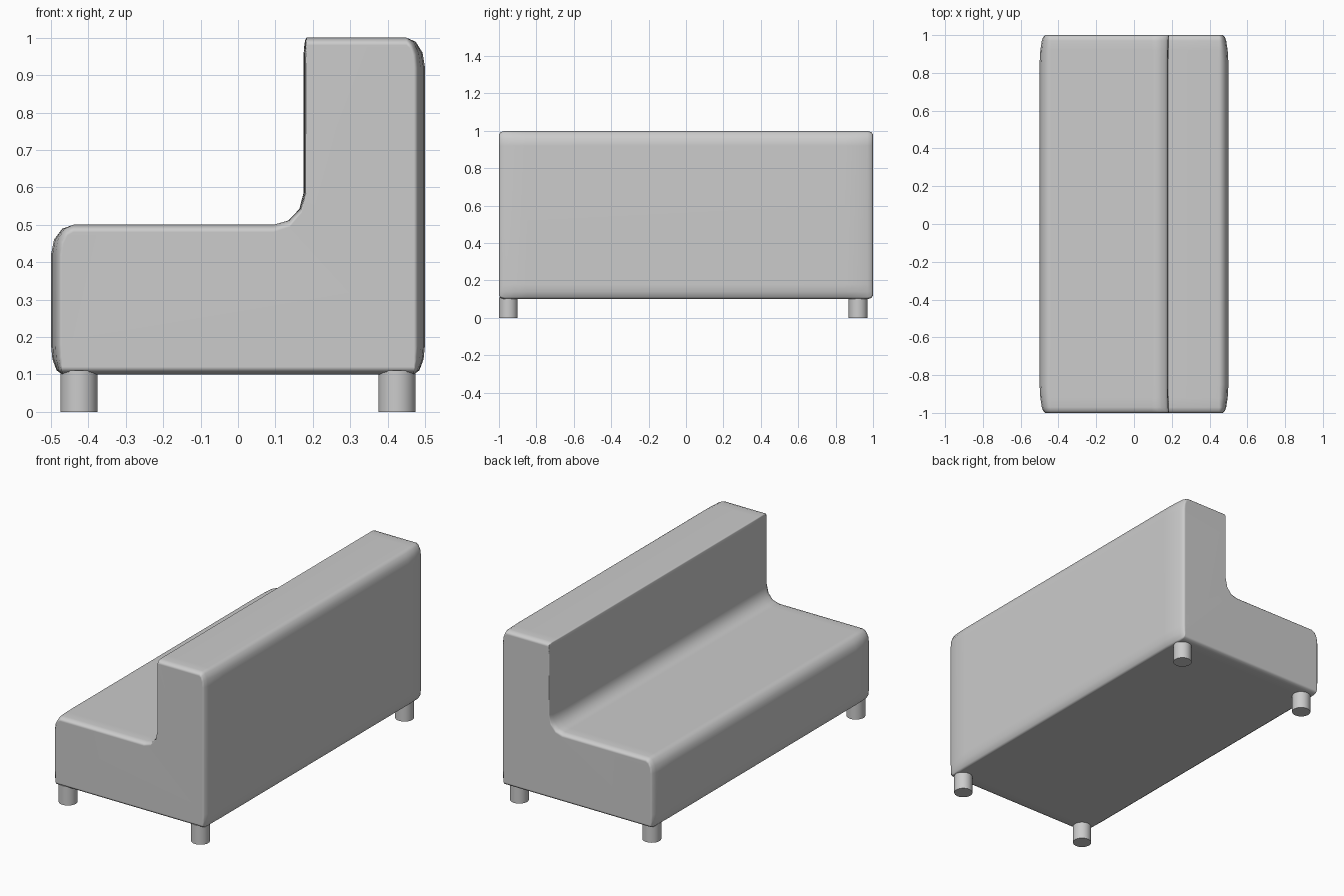
import bpy, bmesh
from math import cos, sin, radians

if "Cube" in bpy.data.objects:
    bpy.data.objects.remove(bpy.data.objects["Cube"])

STEPS = 3

# L-shaped side profile: corner centre of rounding is derived from
# (x, z, radius_x, radius_z, start angle of outward normal, turn sign)
CORNERS = [
    (-0.50, 0.10, 0.03, 0.08, 180, 1),
    (0.50, 0.10, 0.03, 0.08, 270, 1),
    (0.50, 1.00, 0.05, 0.08, 0, 1),
    (0.175, 1.00, 0.008, 0.06, 90, 1),
    (0.175, 0.50, 0.08, 0.085, 180, -1),
    (-0.50, 0.50, 0.06, 0.08, 90, 1),
]


def profile():
    """Rounded outline as (x, z, normal_x, normal_z)."""
    pts = []
    for x, z, rx, rz, start, turn in CORNERS:
        mid = radians(start + turn * 45)
        sx = 1 if cos(mid) > 0 else -1
        sz = 1 if sin(mid) > 0 else -1
        cx, cz = x - turn * sx * rx, z - turn * sz * rz
        for i in range(STEPS + 1):
            a = radians(start + turn * 90 * i / STEPS)
            n = (cos(a), sin(a))
            pts.append((cx + turn * rx * n[0], cz + turn * rz * n[1], *n))
    return pts


def add_mesh(name, bm):
    bmesh.ops.recalc_face_normals(bm, faces=bm.faces)
    mesh = bpy.data.meshes.new(name)
    bm.to_mesh(mesh)
    bm.free()
    ob = bpy.data.objects.new(name, mesh)
    bpy.context.collection.objects.link(ob)
    return ob


def smooth(ob, angle):
    bpy.ops.object.select_all(action='DESELECT')
    ob.select_set(True)
    bpy.context.view_layer.objects.active = ob
    bpy.ops.object.shade_smooth_by_angle(angle=radians(angle))


# Upholstered seat and backrest: profile lofted along y, softened at both ends
half = [(1.0, 0.03, 0.02), (0.992, 0.02, 0.007), (0.97, 0.012, 0.0),
        (0.92, 0.004, 0.0), (0.85, 0.0, 0.0)]
sections = [(-y, dx, dz) for y, dx, dz in half] + half[::-1]
bm = bmesh.new()
rings = []
for y, dx, dz in sections:
    ring = []
    for x, z, nx, nz in profile():
        k = 0.25 if nx < 0 and x > 0 else 1.0
        ring.append(bm.verts.new((x - nx * dx * k, y, z - nz * dz)))
    rings.append(ring)
count = len(rings[0])
for a, b in zip(rings, rings[1:]):
    for i in range(count):
        j = (i + 1) % count
        bm.faces.new((a[i], a[j], b[j], b[i]))
bm.faces.new(rings[0])
bm.faces.new(rings[-1])
seat = add_mesh("seat_and_backrest", bm)
smooth(seat, 80)
normals = seat.modifiers.new("Weighted normals", 'WEIGHTED_NORMAL')
normals.keep_sharp = True

# Four round legs
for end, y in (("near", -0.95), ("far", 0.92)):
    for side, x in (("front", -0.425), ("back", 0.425)):
        bpy.ops.mesh.primitive_cylinder_add(
            vertices=32, radius=0.05, depth=0.11, location=(x, y, 0.055))
        leg = bpy.context.object
        leg.name = f"{side}_leg_{end}"
        smooth(leg, 30)
